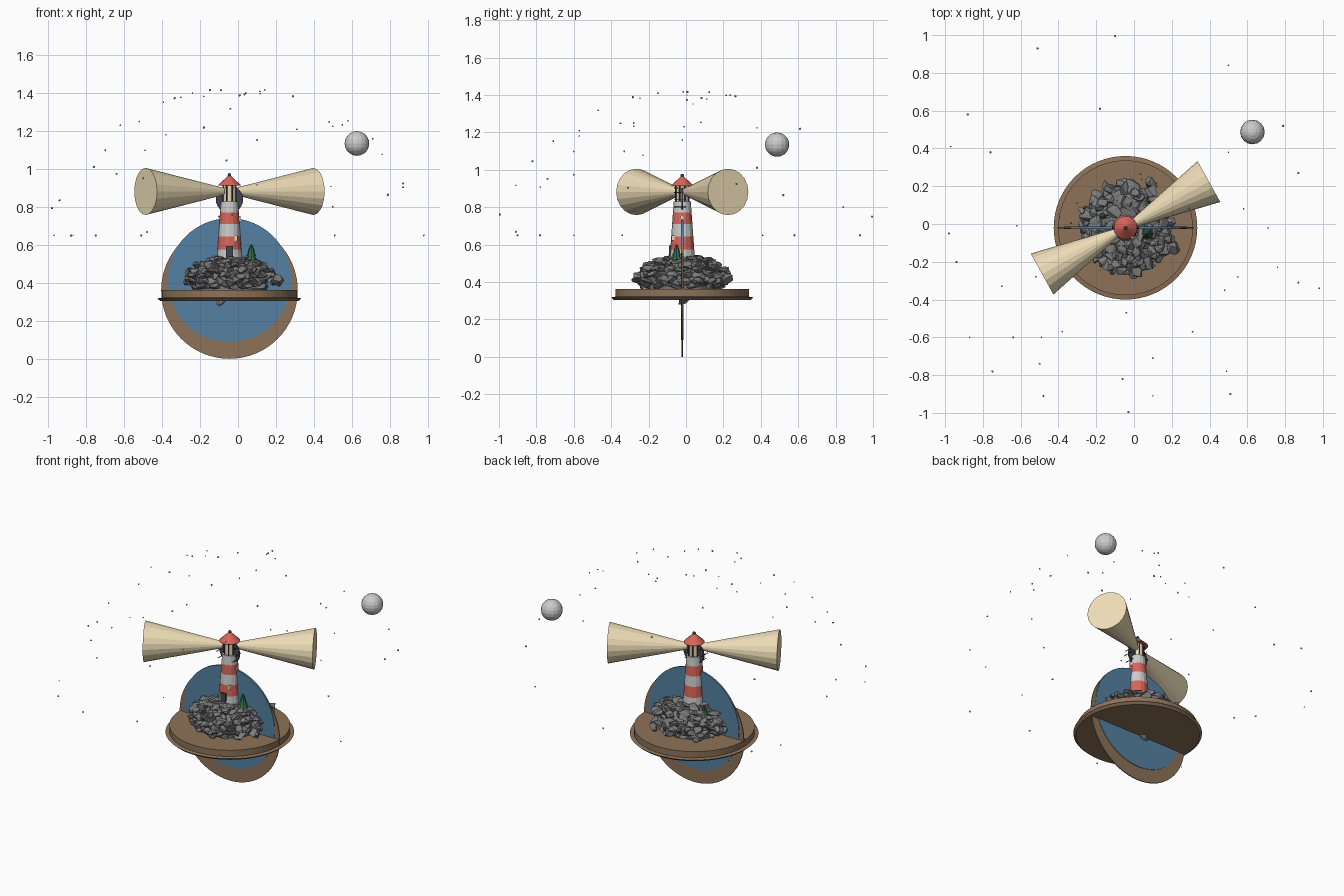
import bpy, bmesh, math, random
from mathutils import Vector, Matrix, Euler

if "Cube" in bpy.data.objects:
    bpy.data.objects.remove(bpy.data.objects["Cube"])

random.seed(4)
CX, CY = -0.045, -0.02


def mat(name, rgb):
    m = bpy.data.materials.new(name)
    m.diffuse_color = (*rgb, 1)
    m.use_nodes = True
    m.node_tree.nodes["Principled BSDF"].inputs["Base Color"].default_value = m.diffuse_color
    return m


BROWN = mat("wood", (0.27, 0.17, 0.10))
BLUE = mat("water", (0.09, 0.22, 0.36))
RED = mat("red_paint", (0.68, 0.13, 0.10))
WHITE = mat("white_paint", (0.8, 0.8, 0.78))
CREAM = mat("light", (0.85, 0.72, 0.47))
ROCK = mat("rock", (0.2, 0.2, 0.2))
DARK = mat("iron", (0.06, 0.06, 0.08))
GREEN = mat("leaf", (0.04, 0.14, 0.07))


def finish(name, bm, material):
    bmesh.ops.recalc_face_normals(bm, faces=bm.faces)
    me = bpy.data.meshes.new(name)
    bm.to_mesh(me)
    bm.free()
    ob = bpy.data.objects.new(name, me)
    bpy.context.collection.objects.link(ob)
    if material:
        me.materials.append(material)
    return ob


def add_rod(bm, a, b, r1, r2, n):
    a, b = Vector(a), Vector(b)
    d = b - a
    m = Matrix.Translation((a + b) / 2) @ d.to_track_quat('Z', 'Y').to_matrix().to_4x4()
    bmesh.ops.create_cone(bm, cap_ends=True, segments=n, radius1=r1, radius2=r2, depth=d.length, matrix=m)


def rod(name, a, b, r1, r2, n, material):
    bm = bmesh.new()
    add_rod(bm, a, b, r1, r2, n)
    return finish(name, bm, material)


def upright(name, z1, z2, r1, r2, n, material):
    return rod(name, (CX, CY, z1), (CX, CY, z2), r1, r2, n, material)


def add_rock(bm, loc, size):
    # convex hull of jittered points gives an angular stone
    rot = Euler((random.uniform(-.35, .35), random.uniform(-.35, .35), random.uniform(0, 6.3))).to_matrix()
    vs = []
    for _ in range(13):
        p = Vector([random.gauss(0, 1) for _ in range(3)]).normalized()
        p = rot @ Vector([p[i] * size[i] for i in range(3)])
        vs.append(bm.verts.new(p + Vector(loc)))
    res = bmesh.ops.convex_hull(bm, input=vs)
    junk = {g for g in res["geom_interior"] + res["geom_unused"] if isinstance(g, bmesh.types.BMVert)}
    bmesh.ops.delete(bm, geom=list(junk), context='VERTS')


# round wooden base with flared lower lip
bm = bmesh.new()
prof = [(0, .304), (.365, .304), (.38, .318), (.357, .322), (.357, .362), (0, .362)]
ps = [bm.verts.new((CX + r, CY, z)) for r, z in prof]
es = [bm.edges.new(p) for p in zip(ps, ps[1:])]
bmesh.ops.spin(bm, geom=ps + es, cent=(CX, CY, 0), axis=(0, 0, 1), angle=math.tau, steps=64)
bmesh.ops.remove_doubles(bm, verts=bm.verts, dist=1e-5)
finish("round_base", bm, BROWN)

# upright thin discs crossing the base
rod("upright_wood_disc", (CX, CY - .003, .36), (CX, CY + .003, .36), .36, .36, 64, BROWN)
rod("upright_water_disc", (CX, CY - .006, .415), (CX, CY + .006, .415), .326, .326, 64, BLUE)

# rock mound: solid core plus scattered slabs
bm = bmesh.new()
add_rod(bm, (CX, CY, .35), (CX, CY, .45), .19, .20, 12)
add_rod(bm, (CX, CY, .45), (CX, CY, .525), .20, .10, 12)
levels = [(.385, .2, 30), (.41, .215, 32), (.44, .222, 34), (.465, .205, 32),
          (.49, .175, 28), (.505, .135, 22), (.52, .095, 14)]
for z, r, n in levels:
    for i in range(n):
        a = math.tau * (i + random.uniform(-.4, .4)) / n
        rr = r + random.uniform(-.025, .015)
        s = random.uniform(.03, .05)
        add_rock(bm, (CX + rr * math.cos(a), CY + rr * math.sin(a), z + random.uniform(-.008, .008)),
                 (s, s * random.uniform(.6, 1), random.uniform(.016, .026)))
add_rock(bm, (-.08, CY, .304), (.05, .04, .02))
finish("rock_mound", bm, ROCK)

# loose boulders
bm = bmesh.new()
for x, y, z in [(.205, -.125, .41), (.095, .22, .412), (-.25, .03, .41)]:
    add_rock(bm, (x, y, z), (.042, .038, .036))
finish("boulders", bm, ROCK)

# striped tower
cuts = [.52, .575, .645, .71, .772, .83]
rad = lambda z: .068 - (z - .52) * .072
for i, (z1, z2) in enumerate(zip(cuts, cuts[1:])):
    upright(f"tower_band_{i + 1}", z1, z2, rad(z1), rad(z2), 16, RED if i % 2 else WHITE)


def box(name, loc, size, material):
    bm = bmesh.new()
    bmesh.ops.create_cube(bm, size=1, matrix=Matrix.Translation(loc) @ Matrix.Diagonal((*size, 1)))
    return finish(name, bm, material)


box("door", (CX, CY - .064, .565), (.036, .014, .06), DARK)
box("window_low", (CX + .035, CY - .047, .635), (.016, .02, .028), CREAM)
box("window_high", (CX + .052, CY, .74), (.012, .018, .026), CREAM)

# gallery disc standing on edge, with thin spokes
rod("gallery_disc", (CX, CY - .004, .84), (CX, CY + .004, .84), .072, .072, 24, DARK)
bm = bmesh.new()
for i in range(10):
    a = math.tau * i / 10
    x, z = CX + .066 * math.cos(a), .84 + .066 * math.sin(a)
    add_rod(bm, (x, CY - .045, z), (x, CY + .02, z), .0025, .0025, 6)
finish("gallery_rails", bm, DARK)

# lantern room, bars, roof and finial
upright("lantern", .83, .915, .034, .034, 12, CREAM)
bm = bmesh.new()
for i in range(8):
    a = math.tau * (i + .5) / 8
    x, y = CX + .037 * math.cos(a), CY + .037 * math.sin(a)
    add_rod(bm, (x, y, .83), (x, y, .918), .004, .004, 6)
finish("lantern_bars", bm, DARK)
upright("roof", .913, .965, .062, .008, 16, RED)
bm = bmesh.new()
bmesh.ops.create_uvsphere(bm, u_segments=10, v_segments=6, radius=.01, matrix=Matrix.Translation((CX, CY, .969)))
finish("roof_finial", bm, DARK)

# opposed light beams
d = Vector((math.cos(math.radians(29)), math.sin(math.radians(29)), 0))
c = Vector((CX, CY, .882))
for side, s in (("right", 1), ("left", -1)):
    rod(f"beam_{side}", c + d * s * .04, c + d * s * .505, .02, .124, 20, CREAM)

# little pine trees
for i, (x, y, z, k) in enumerate([(.07, -.05, .52, 1), (-.16, .04, .485, .8)]):
    bm = bmesh.new()
    add_rod(bm, (x, y, z - .02), (x, y, z + .02), .007 * k, .007 * k, 6)
    for t in range(3):
        b = z + .022 * t * k
        add_rod(bm, (x, y, b), (x, y, b + .038 * k), (.034 - .008 * t) * k, .004, 8)
    finish(f"pine_tree_{i + 1}", bm, GREEN)

# moon
bm = bmesh.new()
bmesh.ops.create_uvsphere(bm, u_segments=16, v_segments=10, radius=.065, matrix=Matrix.Translation((.627, .487, 1.135)))
finish("moon", bm, WHITE)

# stars on a dome
spots = [(-.51, .93), (-.1, .995), (.5, .84), (-.18, .61), (-.88, .58), (-.97, .41), (-.76, .38), (.79, .52),
         (.5, .38), (.87, .27), (.58, .08), (-.62, -.01), (.71, -.02), (-.98, -.05), (-.94, -.2), (-.7, -.33),
         (-.52, -.28), (.76, -.23), (.87, -.31), (.98, -.34), (.55, -.28), (.48, -.35), (-.04, -.47),
         (-.87, -.6), (-.64, -.6), (-.49, -.6), (-.38, -.57), (.31, -.57), (.1, -.71), (-.5, -.74),
         (-.75, -.78), (.49, -.78), (-.06, -.82), (-.48, -.91), (.1, -.91), (.51, -.9), (-.03, -.995)]
for _ in range(14):
    a, r = random.uniform(0, math.tau), random.uniform(.1, .36)
    spots.append((CX + r * math.cos(a), CY + r * math.sin(a)))
bm = bmesh.new()
for x, y in spots:
    z = .35 + math.sqrt(max(.09, 1.16 - x * x - y * y))
    bmesh.ops.create_icosphere(bm, subdivisions=1, radius=random.uniform(.004, .007),
                               matrix=Matrix.Translation((x, y, z)))
finish("stars", bm, None)
